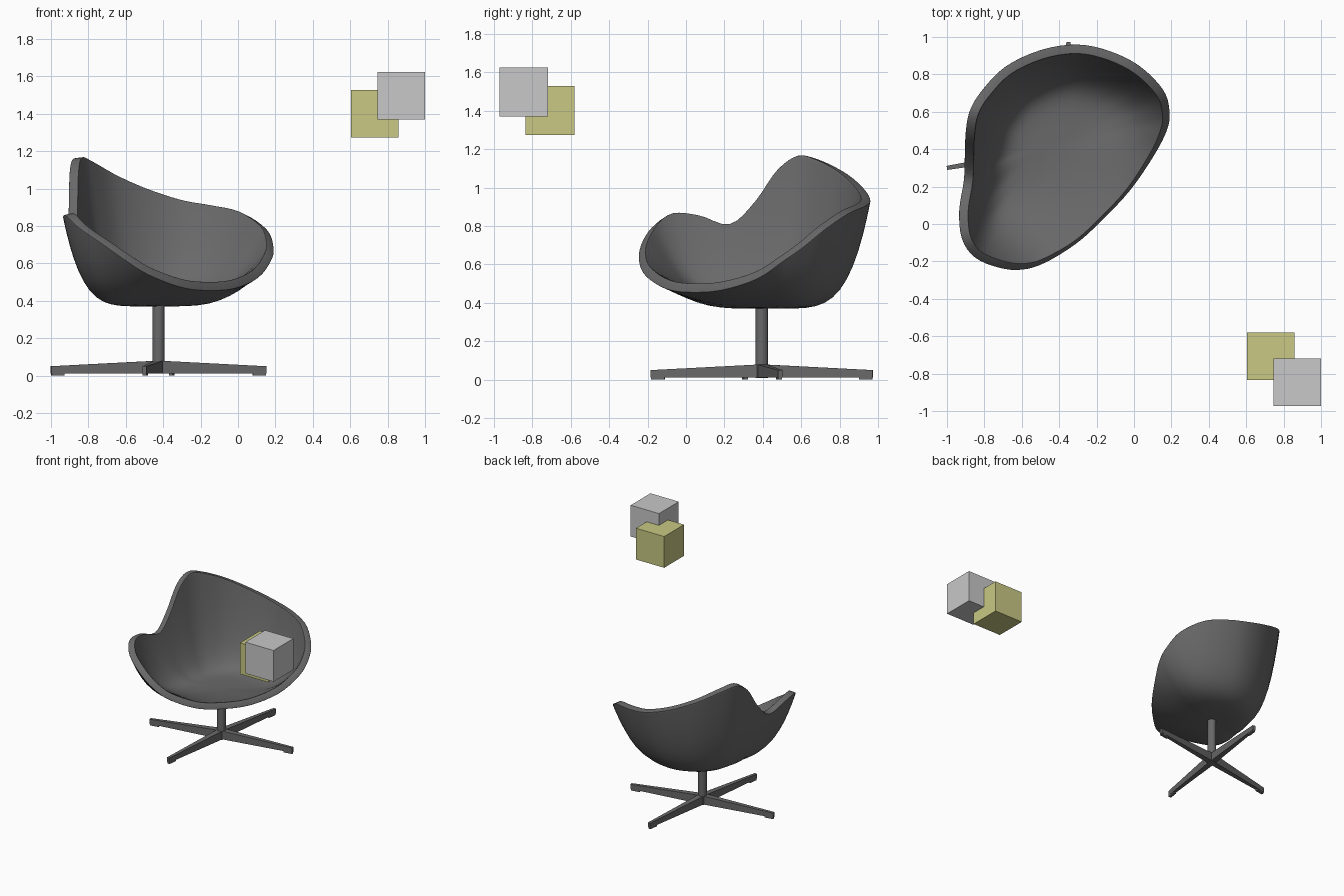
import bpy, bmesh, math
from mathutils import Vector

if "Cube" in bpy.data.objects:
    bpy.data.objects.remove(bpy.data.objects["Cube"], do_unlink=True)


def material(name, rgb):
    mat = bpy.data.materials.new(name)
    mat.use_nodes = True
    color = (*rgb, 1)
    mat.diffuse_color = color
    mat.node_tree.nodes["Principled BSDF"].inputs["Base Color"].default_value = color
    return mat


charcoal = material("charcoal", (0.14, 0.14, 0.14))
light_grey = material("light_grey", (0.58, 0.58, 0.58))
olive_yellow = material("olive_yellow", (0.58, 0.58, 0.23))


def add_object(name, bm, mat):
    mesh = bpy.data.meshes.new(name)
    bm.to_mesh(mesh)
    bm.free()
    mesh.materials.append(mat)
    obj = bpy.data.objects.new(name, mesh)
    bpy.context.collection.objects.link(obj)
    return obj


def smooth(obj, degrees):
    bpy.ops.object.select_all(action="DESELECT")
    obj.select_set(True)
    bpy.context.view_layer.objects.active = obj
    bpy.ops.object.shade_smooth_by_angle(angle=math.radians(degrees))


def smooth_loop(points, steps):
    """Closed Catmull-Rom curve through the points."""
    pts = [Vector(p) for p in points]
    n, out = len(pts), []
    for i in range(n):
        a, b, c, d = (pts[(i + k) % n] for k in (-1, 0, 1, 2))
        for s in range(steps):
            t = s / steps
            out.append(0.5 * (2 * b + (c - a) * t + (2 * a - 5 * b + 4 * c - d) * t * t
                              + (3 * b - a - 3 * c + d) * t ** 3))
    return out


# Seat shell: an asymmetric rim swept down to a flat-bottomed bowl
rim = smooth_loop([
    (-.935, .07, .845), (-.92, -.08, .855), (-.85, -.18, .79), (-.72, -.235, .70),
    (-.60, -.245, .615), (-.48, -.21, .54), (-.315, -.11, .475), (-.18, .01, .455),
    (-.02, .18, .465), (.11, .37, .525), (.18, .51, .62), (.19, .61, .69),
    (.155, .72, .78), (.03, .845, .865), (-.13, .925, .90), (-.305, .96, .93),
    (-.5, .93, .99), (-.69, .84, 1.07), (-.82, .705, 1.14), (-.88, .60, 1.16),
    (-.90, .49, 1.09), (-.905, .37, .92), (-.91, .235, .80)], 4)
center = Vector((-.45, .42, .37))
rings = 16
bm = bmesh.new()
grid = []
for i in range(rings):
    r = math.cos(i / rings * math.pi / 2)
    ring = []
    for p in rim:
        power = 2 + 3 * min(1, max(0, (p.z - .45) / .4))
        flat = center.lerp(p, r)
        ring.append(bm.verts.new((flat.x, flat.y, center.z + (p.z - center.z) * r ** power)))
    grid.append(ring)
bottom = bm.verts.new(center)
n = len(rim)
for k in range(n):
    j = (k + 1) % n
    for a, b in zip(grid, grid[1:]):
        bm.faces.new((a[k], b[k], b[j], a[j]))
    bm.faces.new((grid[-1][k], bottom, grid[-1][j]))
shell = add_object("seat_shell", bm, charcoal)
solid = shell.modifiers.new("thickness", "SOLIDIFY")
solid.thickness = 0.05
solid.offset = -1
bevel = shell.modifiers.new("rounded_rim", "BEVEL")
bevel.width = 0.018
bevel.segments = 3
bevel.limit_method = "ANGLE"
bevel.angle_limit = math.radians(50)
smooth(shell, 50)

# Column under the seat
post = Vector((-.425, .395, 0))
bm = bmesh.new()
bmesh.ops.create_cone(bm, cap_ends=True, segments=32, radius1=.032, radius2=.032, depth=.38)
bmesh.ops.translate(bm, verts=bm.verts, vec=post + Vector((0, 0, .2)))
smooth(add_object("column", bm, charcoal), 40)


def box(name, mat, size, location, angle=0):
    bm = bmesh.new()
    bmesh.ops.create_cube(bm, size=1)
    bmesh.ops.scale(bm, verts=bm.verts, vec=size)
    obj = add_object(name, bm, mat)
    obj.location = location
    obj.rotation_euler.z = angle
    return obj


# Four tapered legs in a slightly skewed cross, each with a foot pad
for number, degrees in enumerate((9.4, 82.6, 189.4, 262.6), 1):
    angle = math.radians(degrees)
    direction = Vector((math.cos(angle), math.sin(angle), 0))
    leg = box(f"leg_{number}", charcoal, (.583, 1, 1), post + direction * .2915, angle)
    for v in leg.data.vertices:
        tip = v.co.x > 0
        v.co.y = math.copysign(.011 if tip else .024, v.co.y)
        v.co.z = (.05 if tip else .08) if v.co.z > 0 else .012
    box(f"foot_{number}", charcoal, (.07, .02, .013),
        post + direction * .545 + Vector((0, 0, .0065)), angle)

# Two overlapping floating cubes
box("grey_cube", light_grey, (.254, .254, .254), (.873, -.845, 1.497))
box("yellow_cube", olive_yellow, (.254, .254, .254), (.73, -.708, 1.401))
